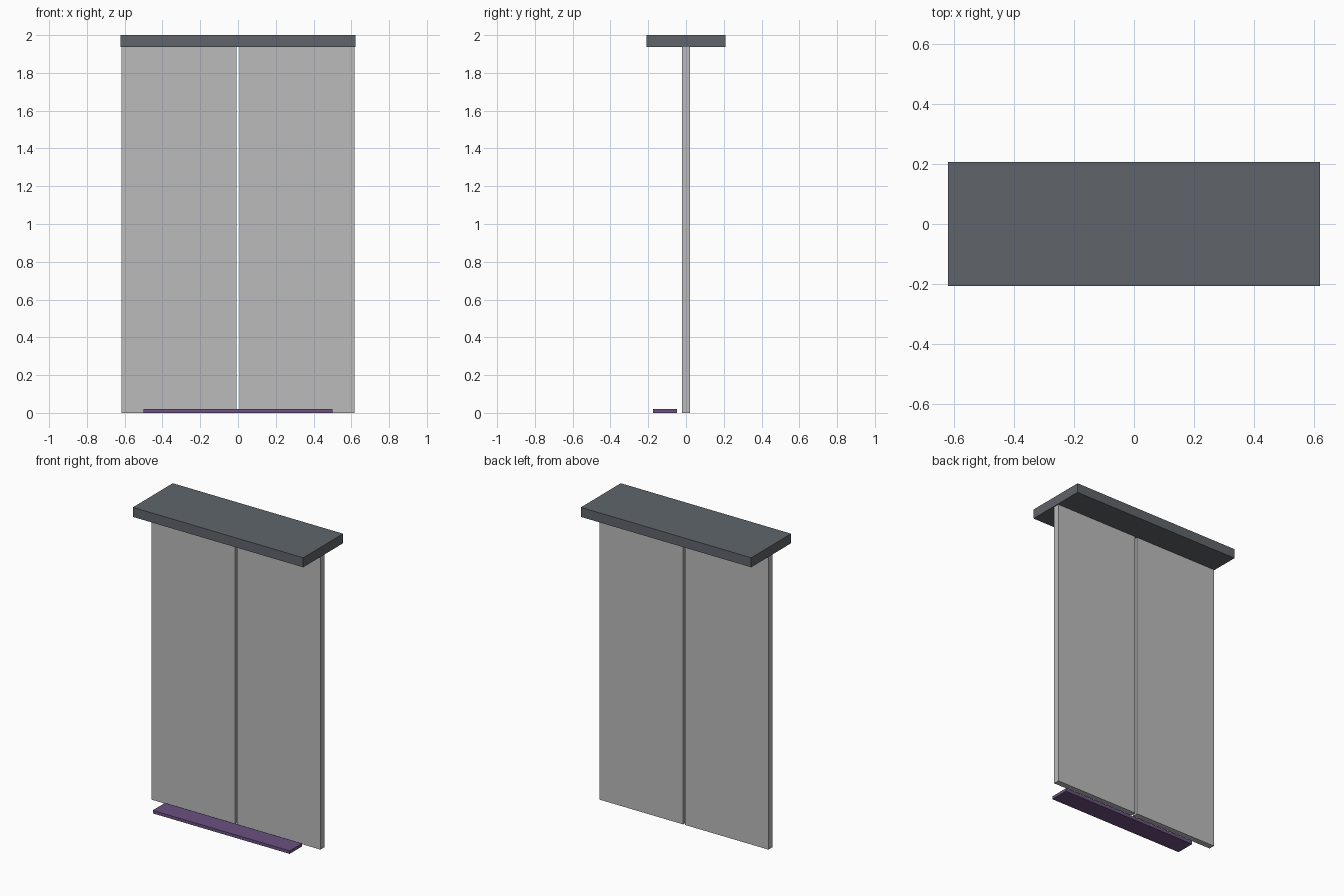
import bpy

if "Cube" in bpy.data.objects:
    bpy.data.objects.remove(bpy.data.objects["Cube"], do_unlink=True)


def material(name, rgb):
    mat = bpy.data.materials.new(name)
    mat.use_nodes = True
    mat.diffuse_color = (*rgb, 1)
    mat.node_tree.nodes["Principled BSDF"].inputs["Base Color"].default_value = (*rgb, 1)
    return mat


def box(name, low, high, mat):
    """Axis-aligned box between two opposite corners."""
    centre = [(a + b) / 2 for a, b in zip(low, high)]
    size = [b - a for a, b in zip(low, high)]
    bpy.ops.mesh.primitive_cube_add(size=1, location=centre)
    obj = bpy.context.object
    obj.name = name
    obj.scale = size
    bpy.ops.object.transform_apply(location=False, rotation=False, scale=True)
    obj.data.materials.append(mat)
    return obj


door_grey = material("door light grey", (0.5, 0.5, 0.5))
header_grey = material("header slate grey", (0.115, 0.13, 0.145))
mat_purple = material("floor strip purple", (0.15, 0.083, 0.22))

HEADER_BOTTOM = 1.937
GAP = 0.007       # half the slit between the doors
DOOR_EDGE = 0.616

# Two sliding door panels either side of a narrow slit
box("left_door_panel", (GAP, -0.02, 0), (DOOR_EDGE, 0.02, HEADER_BOTTOM), door_grey)
box("right_door_panel", (-DOOR_EDGE, -0.02, 0), (-GAP, 0.02, HEADER_BOTTOM), door_grey)

# Overhanging header slab
box("header", (-0.622, -0.208, HEADER_BOTTOM), (0.622, 0.208, 2), header_grey)

# Low strip on the floor in front of the doors
box("floor_strip", (-0.5, -0.175, 0), (0.5, -0.047, 0.02), mat_purple)
